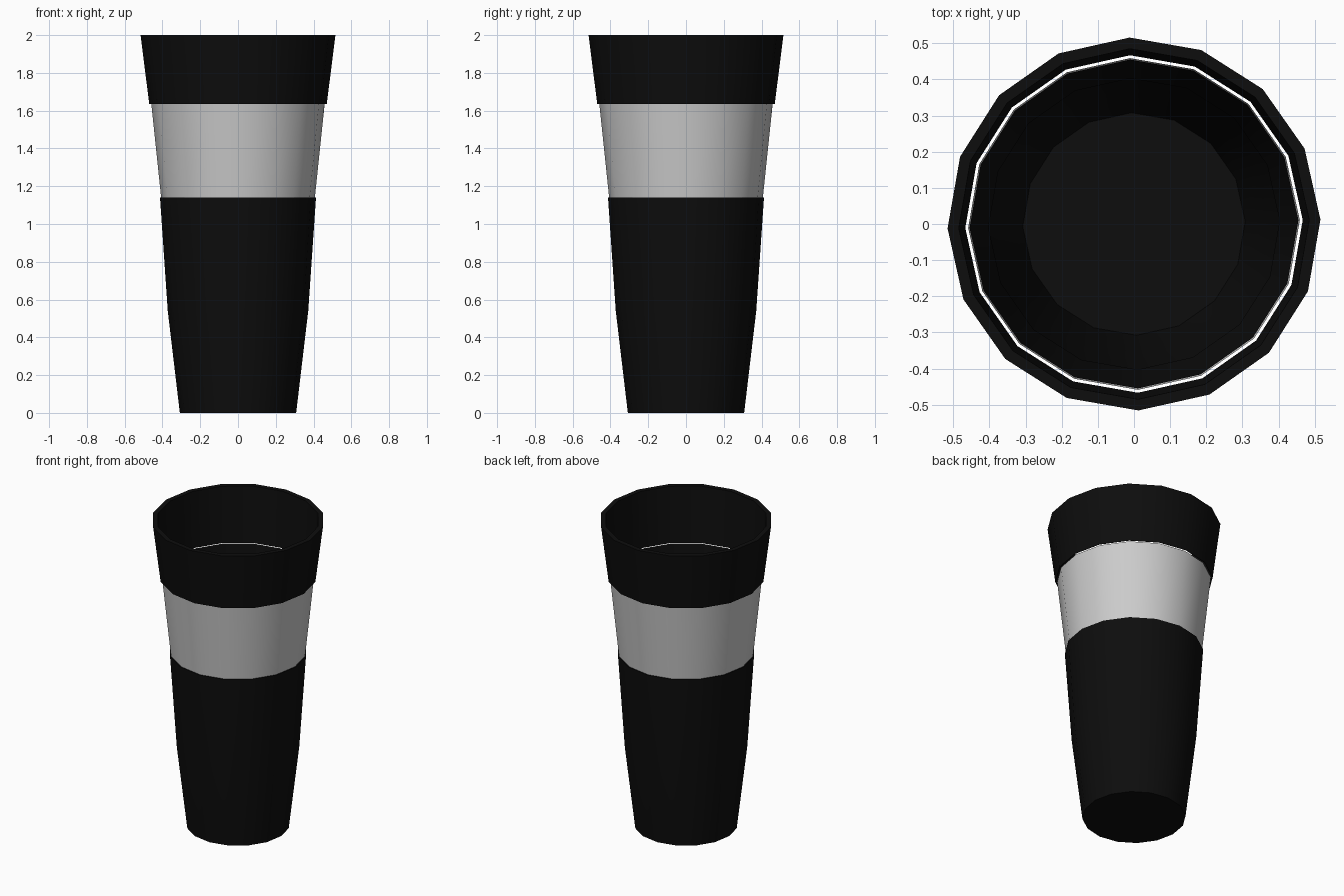
import bpy
import bmesh
from math import cos, sin, tau, radians

SIDES = 16
TURN = radians(1.35)

cube = bpy.data.objects.get("Cube")
if cube:
    bpy.data.objects.remove(cube, do_unlink=True)


def material(name, value):
    mat = bpy.data.materials.new(name)
    mat.use_nodes = True
    color = (value, value, value, 1)
    mat.diffuse_color = color
    mat.node_tree.nodes["Principled BSDF"].inputs["Base Color"].default_value = color
    return mat


def lathe(name, profile, mat, closed=False, floor=False):
    """Spin a (radius, height) profile into a faceted shell."""
    bm = bmesh.new()
    rings = []
    for r, z in profile:
        angles = [TURN + tau * i / SIDES for i in range(SIDES)]
        rings.append([bm.verts.new((r * cos(a), r * sin(a), z)) for a in angles])
    pairs = list(zip(rings, rings[1:]))
    if closed:
        pairs.append((rings[-1], rings[0]))
    for low, high in pairs:
        for i in range(SIDES):
            j = (i + 1) % SIDES
            bm.faces.new((low[i], low[j], high[j], high[i]))
    if floor:
        bm.faces.new(rings[0][::-1])
    mesh = bpy.data.meshes.new(name)
    bm.to_mesh(mesh)
    bm.free()
    mesh.materials.append(mat)
    obj = bpy.data.objects.new(name, mesh)
    bpy.context.collection.objects.link(obj)
    bpy.ops.object.select_all(action='DESELECT')
    obj.select_set(True)
    bpy.context.view_layer.objects.active = obj
    bpy.ops.object.shade_smooth_by_angle(angle=radians(30))
    return obj


black = material("black plastic", 0.004)
grey = material("light grey", 0.6)

# Tapered lower cup with a small step where the band begins
lathe("cup_body", [(0.308, 0), (0.372, 0.54), (0.413, 1.14), (0.405, 1.14)],
      black, floor=True)

# Dark inner wall behind the band
lathe("inner_liner", [(0.403, 1.14), (0.455, 1.635)], black)

# Pale band around the middle
lathe("grip_band", [(0.407, 1.14), (0.459, 1.635)], grey)

# Flared collar, separated from the band by a narrow gap
lathe("rim_collar", [(0.47, 1.635), (0.516, 2), (0.485, 2), (0.467, 1.635)],
      black, closed=True)
